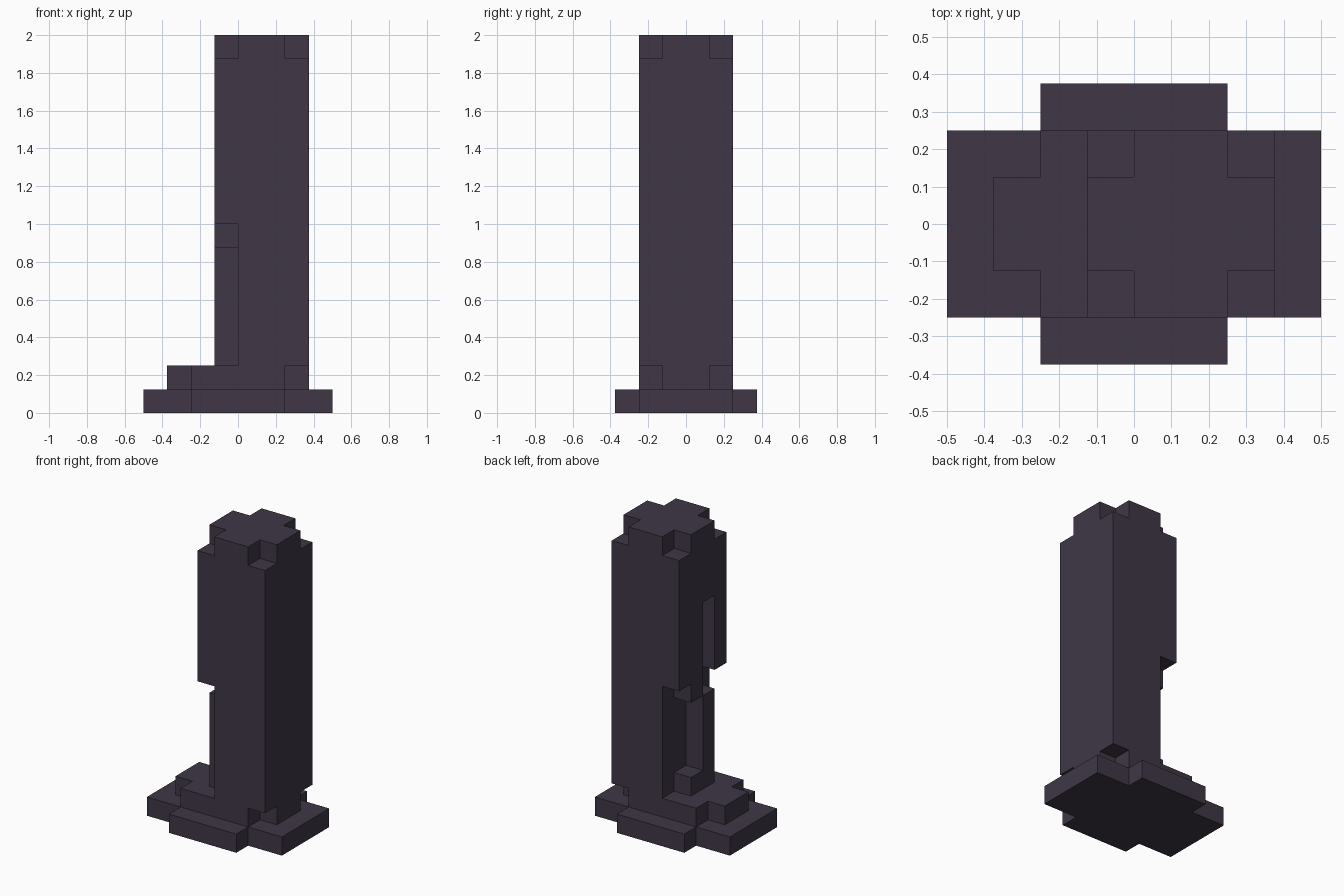
import bpy
import bmesh

U = 0.125  # one block

cube = bpy.data.objects.get("Cube")
if cube:
    bpy.data.objects.remove(cube, do_unlink=True)

stone = bpy.data.materials.new("dark_purple_stone")
stone.use_nodes = True
colour = (0.05, 0.038, 0.062, 1)
stone.diffuse_color = colour
stone.node_tree.nodes["Principled BSDF"].inputs["Base Color"].default_value = colour


def add_object(name, bm):
    bmesh.ops.recalc_face_normals(bm, faces=bm.faces)
    mesh = bpy.data.meshes.new(name)
    bm.to_mesh(mesh)
    bm.free()
    mesh.materials.append(stone)
    obj = bpy.data.objects.new(name, mesh)
    bpy.context.collection.objects.link(obj)
    return obj


def prism(name, outline, z0, z1):
    """Extrude an outline given in blocks from z0 to z1."""
    bm = bmesh.new()
    face = bm.faces.new([bm.verts.new((x * U, y * U, z0 * U)) for x, y in outline])
    moved = bmesh.ops.extrude_face_region(bm, geom=[face])["geom"]
    verts = [v for v in moved if isinstance(v, bmesh.types.BMVert)]
    bmesh.ops.translate(bm, vec=(0, 0, (z1 - z0) * U), verts=verts)
    return add_object(name, bm)


def box(name, x, y, z):
    return prism(name, [(x[0], y[0]), (x[1], y[0]), (x[1], y[1]), (x[0], y[1])], *z)


def cross(half_x, half_y):
    """Rectangle outline with a one-step notch in every corner."""
    (ax, bx), (ay, by) = half_x, half_y
    return [(-bx, -ay), (-ax, -ay), (-ax, -by), (ax, -by), (ax, -ay), (bx, -ay),
            (bx, ay), (ax, ay), (ax, by), (-ax, by), (-ax, ay), (-bx, ay)]


def carve(target, x, y, z):
    cutter = box("cutter", x, y, z)
    cutter.hide_render = True
    mod = target.modifiers.new("carve", 'BOOLEAN')
    mod.operation = 'DIFFERENCE'
    mod.solver = 'EXACT'
    mod.object = cutter
    bpy.context.view_layer.objects.active = target
    bpy.ops.object.modifier_apply(modifier=mod.name)
    bpy.data.objects.remove(cutter, do_unlink=True)


# Stepped base
prism("base_plate", cross((2, 4), (2, 3)), 0, 1)
prism("plinth", cross((2, 3), (1, 2)), 1, 2)

# Tall column, carved below
column = box("column", (-1, 3), (-2, 2), (2, 16))
for side in ((-3, -1), (1, 3)):
    # Notched top corners
    for ends in ((-2, 0), (2, 4)):
        carve(column, ends, side, (15, 17))
    # Narrowed lower corners
    carve(column, (-2, 0), side, (1, 8))

# Offset slots on the narrow face
carve(column, (-2, 0), (-1, 0), (7, 12))
carve(column, (-2, 0), (0, 1), (3, 7))
